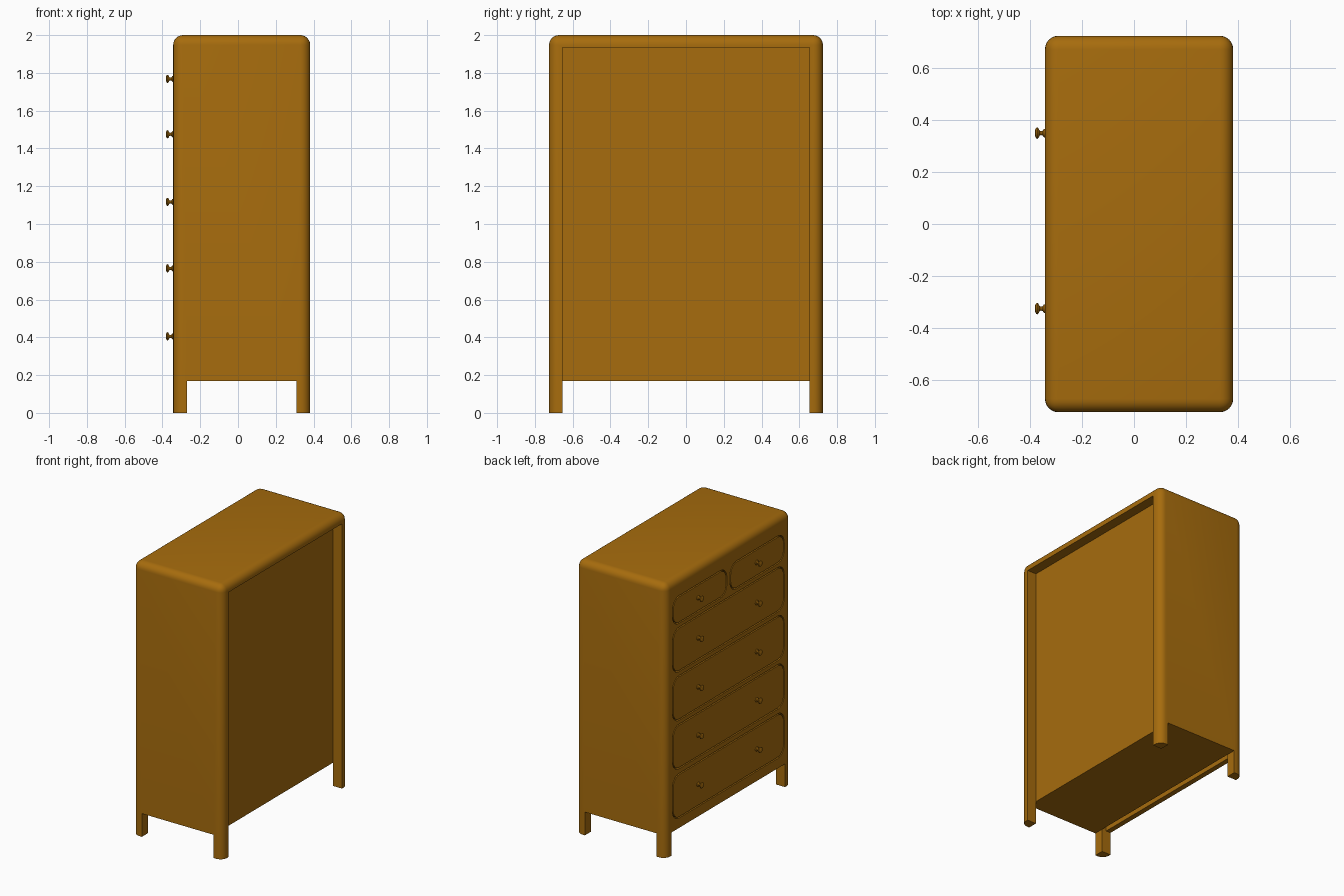
import bpy, bmesh, math
from mathutils import Matrix, Vector

if "Cube" in bpy.data.objects:
    bpy.data.objects.remove(bpy.data.objects["Cube"])

wood = bpy.data.materials.new("warm brown wood")
wood.diffuse_color = (0.385, 0.15, 0.004, 1)
wood.use_nodes = True
wood.node_tree.nodes["Principled BSDF"].inputs["Base Color"].default_value = wood.diffuse_color

FRONT, BACK, HALF = -0.343, 0.382, 0.725   # drawer side x, back side x, half width


def finish(bm, name, smooth=True):
    bmesh.ops.recalc_face_normals(bm, faces=bm.faces)
    me = bpy.data.meshes.new(name)
    bm.to_mesh(me)
    bm.free()
    ob = bpy.data.objects.new(name, me)
    bpy.context.collection.objects.link(ob)
    me.materials.append(wood)
    if smooth:
        bpy.ops.object.select_all(action='DESELECT')
        ob.select_set(True)
        bpy.context.view_layer.objects.active = ob
        bpy.ops.object.shade_smooth_by_angle(angle=math.radians(35))
    return ob


def box_bm(x0, x1, y0, y1, z0, z1):
    bm = bmesh.new()
    bmesh.ops.create_cube(bm, size=1)
    for v in bm.verts:
        v.co = Vector(((x0 + x1) / 2 + v.co.x * (x1 - x0),
                       (y0 + y1) / 2 + v.co.y * (y1 - y0),
                       (z0 + z1) / 2 + v.co.z * (z1 - z0)))
    return bm


def drawer_bm(x0, x1, y0, y1, z0, z1, r):
    # box with rounded corners as seen from the drawer side
    bm = box_bm(x0, x1, y0, y1, z0, z1)
    edges = [e for e in bm.edges if abs(e.verts[0].co.x - e.verts[1].co.x) > 1e-4]
    bmesh.ops.bevel(bm, geom=edges, offset=r, segments=7, profile=0.5, affect='EDGES')
    return bm


def cut(ob, bm):
    cutter = finish(bm, "cutter", False)
    cutter.hide_render = True
    bpy.ops.object.select_all(action='DESELECT')
    ob.select_set(True)
    bpy.context.view_layer.objects.active = ob
    m = ob.modifiers.new("cut", 'BOOLEAN')
    m.operation = 'DIFFERENCE'
    m.solver = 'EXACT'
    m.object = cutter
    bpy.ops.object.modifier_apply(modifier=m.name)
    bpy.data.objects.remove(cutter, do_unlink=True)


# cabinet: rounded upright and top edges
bm = box_bm(FRONT, BACK, -HALF, HALF, 0, 2)
edges = [e for e in bm.edges if max(v.co.z for v in e.verts) > 1]
bmesh.ops.bevel(bm, geom=edges, offset=0.052, segments=6, profile=0.5, affect='EDGES')
cabinet = finish(bm, "cabinet", False)

# openings between the legs, then the recessed back and the slit behind the front rail
cut(cabinet, box_bm(-0.27, 0.31, -1, 1, -0.1, 0.17))
cut(cabinet, box_bm(-1, 1, -0.655, 0.655, -0.1, 0.17))
cut(cabinet, box_bm(0.31, 1, -0.655, 0.655, -0.1, 1.935))
cut(cabinet, box_bm(-0.305, -0.27, -0.655, 0.655, -0.1, 0.23))

# drawer layout: (y0, y1, z0, z1)
W, GAP = 0.645, 0.018
layout = [(GAP, W, 1.665, 1.868), (-W, -GAP, 1.665, 1.868)]
layout += [(-W, W, zc - 0.163, zc + 0.163) for zc in (1.475, 1.12, 0.765, 0.405)]
for i, (y0, y1, z0, z1) in enumerate(layout):
    cut(cabinet, drawer_bm(-1, FRONT + 0.018, y0, y1, z0, z1, 0.075))
    g = 0.009
    bm = drawer_bm(FRONT, FRONT + 0.02, y0 + g, y1 - g, z0 + g, z1 - g, 0.066)
    finish(bm, f"drawer_front_{i + 1}")

bpy.ops.object.select_all(action='DESELECT')
cabinet.select_set(True)
bpy.context.view_layer.objects.active = cabinet
bpy.ops.object.shade_smooth_by_angle(angle=math.radians(30))

# turned knobs: (radius, distance out from the drawer)
profile = [(0.017, -0.002), (0.016, 0.004), (0.009, 0.009), (0.0075, 0.016), (0.010, 0.021),
           (0.019, 0.025), (0.022, 0.029), (0.020, 0.034), (0.012, 0.038), (0.0, 0.039)]
for row, z in enumerate((1.768, 1.475, 1.117, 0.765, 0.405)):
    for side, y in (("left", 0.35), ("right", -0.326)):
        bm = bmesh.new()
        vs = [bm.verts.new((FRONT - d, y, z + r)) for r, d in profile]
        es = [bm.edges.new(p) for p in zip(vs, vs[1:])]
        bmesh.ops.spin(bm, geom=vs + es, cent=(0, y, z), axis=(1, 0, 0),
                       angle=math.tau, steps=20)
        bmesh.ops.remove_doubles(bm, verts=bm.verts, dist=1e-5)
        finish(bm, f"knob_{side}_{row + 1}")
